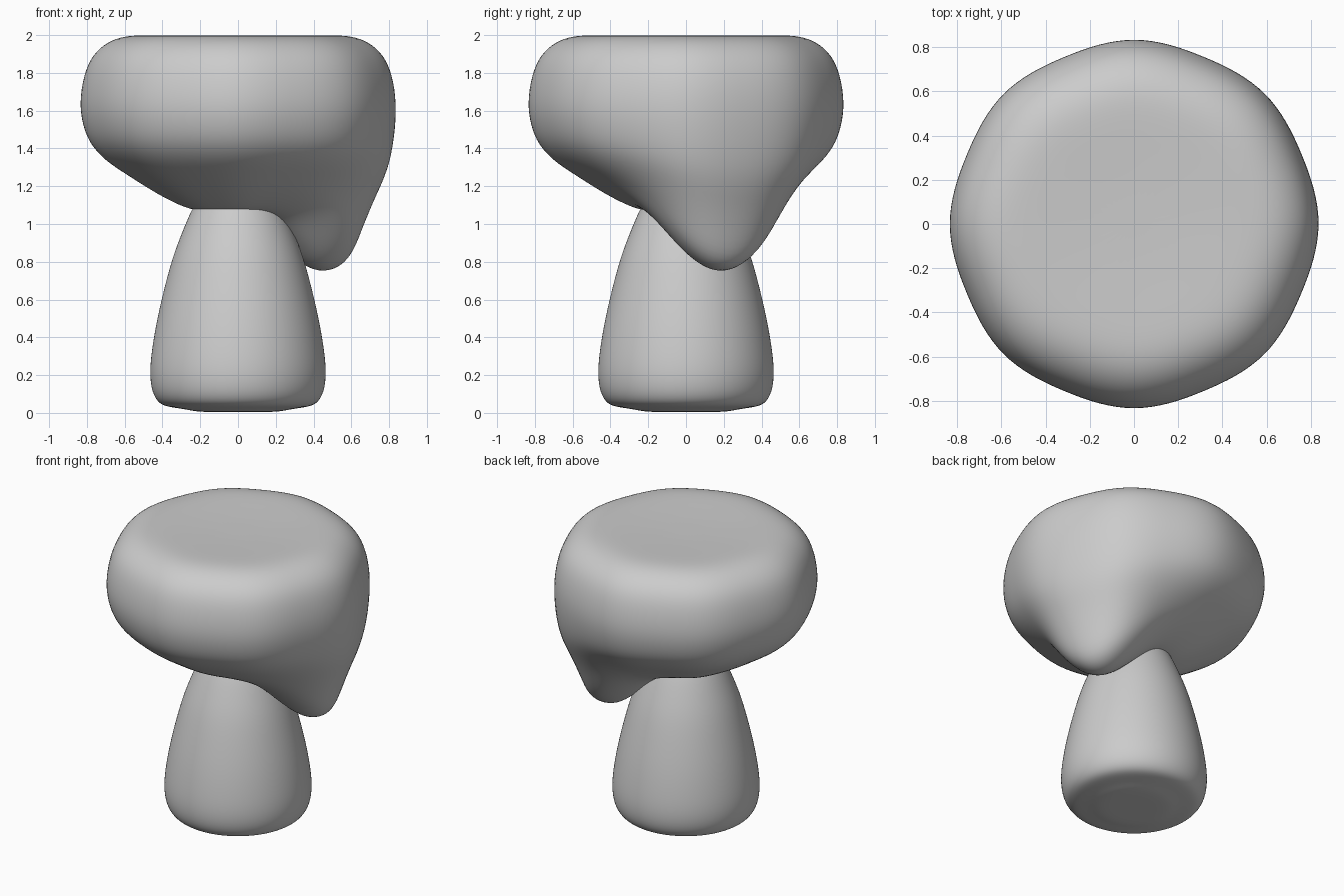
import bpy, bmesh, math

if "Cube" in bpy.data.objects:
    bpy.data.objects.remove(bpy.data.objects["Cube"])

SEG = 32

def loft(name, profile_at):
    """Skin a closed body from a profile (radius, z) given per angle; ends are poles."""
    bm = bmesh.new()
    rows = []
    for i in range(SEG):
        t = 2 * math.pi * i / SEG
        rows.append([bm.verts.new((r * math.cos(t), r * math.sin(t), z))
                     for r, z in profile_at(t)])
    n = len(rows[0])
    poles = []
    for k in (0, n - 1):
        poles.append(bm.verts.new((0, 0, sum(c[k].co.z for c in rows) / SEG)))
    for i in range(SEG):
        a, b = rows[i], rows[(i + 1) % SEG]
        for k in range(n - 1):
            bm.faces.new((a[k], b[k], b[k + 1], a[k + 1]))
        bm.faces.new((poles[0], b[0], a[0]))
        bm.faces.new((poles[1], a[-1], b[-1]))
    bmesh.ops.recalc_face_normals(bm, faces=bm.faces)
    me = bpy.data.meshes.new(name)
    bm.to_mesh(me)
    bm.free()
    me.polygons.foreach_set("use_smooth", [True] * len(me.polygons))
    ob = bpy.data.objects.new(name, me)
    bpy.context.collection.objects.link(ob)
    sub = ob.modifiers.new("smooth", 'SUBSURF')
    sub.levels = sub.render_levels = 2
    return ob

# Stem: tapered, rounded foot with a shallow raised disc underneath
STEM = [(0.1, 0.005), (0.22, 0.005), (0.28, 0.02), (0.36, 0.03), (0.42, 0.045),
        (0.46, 0.11), (0.472, 0.22), (0.455, 0.36), (0.43, 0.5), (0.395, 0.65),
        (0.35, 0.82), (0.30, 0.95), (0.25, 1.07), (0.2, 1.16), (0.1, 1.2)]
loft("stem", lambda t: STEM)

# Cap: plain underside, and the drooping underside it blends into
TOP = [(0.15, 1.988), (0.35, 1.994), (0.5, 2.0), (0.6, 1.995), (0.69, 1.965),
       (0.77, 1.895), (0.815, 1.79)]
PLAIN = [(0.838, 1.64), (0.82, 1.52), (0.78, 1.42), (0.70, 1.335), (0.60, 1.27),
         (0.50, 1.205), (0.40, 1.145), (0.30, 1.095), (0.22, 1.07), (0.10, 1.06)]
DROOP = [(0.838, 1.64), (0.83, 1.44), (0.80, 1.25), (0.735, 1.10), (0.68, 0.94),
         (0.63, 0.79), (0.53, 0.735), (0.42, 0.75), (0.30, 0.85), (0.12, 1.0)]

def cap_profile(t):
    d = math.remainder(t - math.radians(22.5), 2 * math.pi)
    w = math.exp(-0.5 * (d / math.radians(29)) ** 2)
    lobes = 1 + 0.013 * math.cos(8 * t)
    under = [(p[0] + w * (q[0] - p[0]), p[1] + w * (q[1] - p[1]))
             for p, q in zip(PLAIN, DROOP)]
    return [(r * lobes, z) for r, z in TOP + under]

loft("cap", cap_profile)
